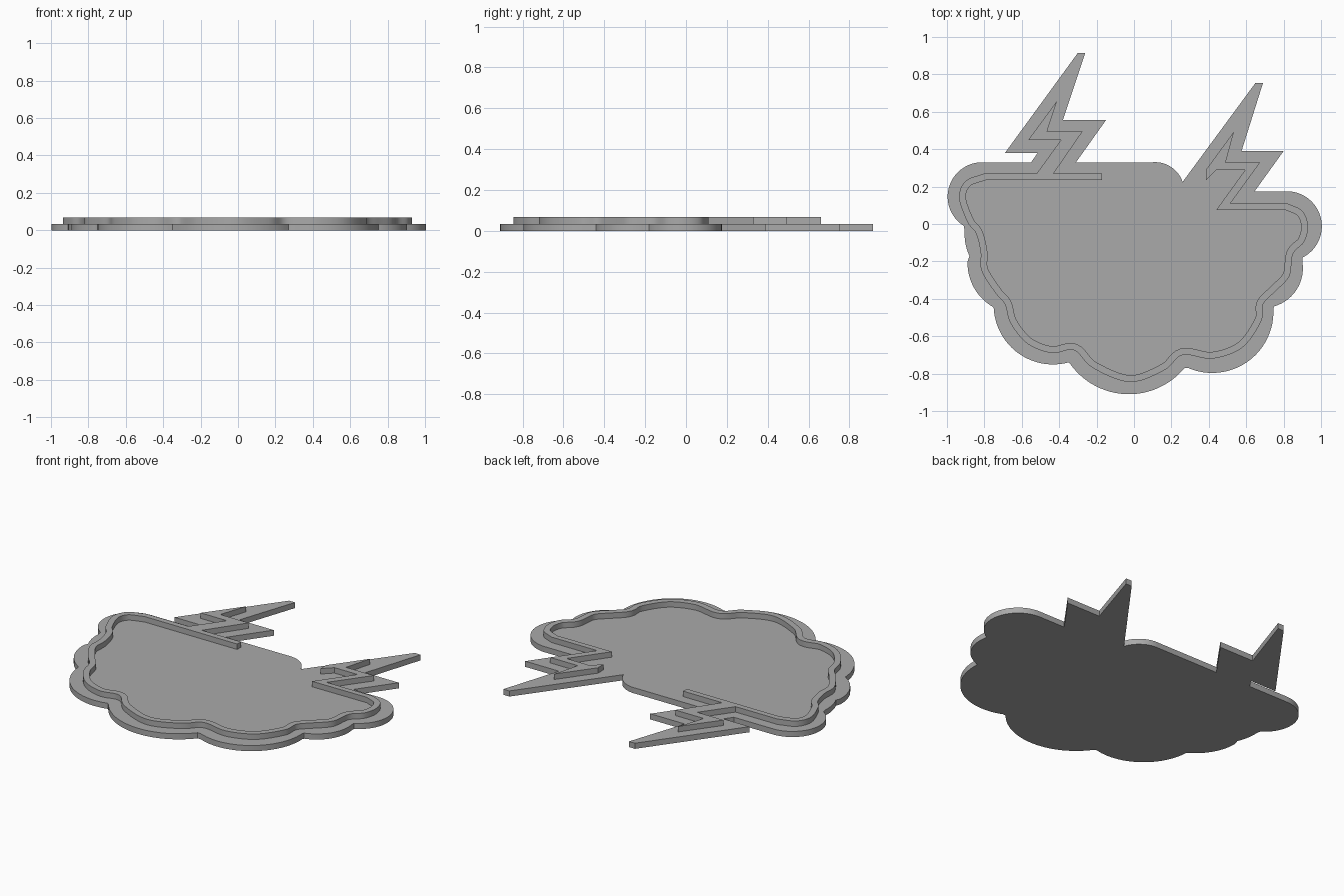
import bpy
import bmesh
import math
from mathutils import Vector

BASE_TOP = 0.034
RIB_TOP = 0.067
RIB_WIDTH = 0.036

default_cube = bpy.data.objects.get("Cube")
if default_cube:
    bpy.data.objects.remove(default_cube, do_unlink=True)

grey = bpy.data.materials.new("plain grey")
grey.use_nodes = True
colour = (0.4, 0.4, 0.4, 1)
grey.diffuse_color = colour
grey.node_tree.nodes["Principled BSDF"].inputs["Base Color"].default_value = colour


def arc(start, via, end, steps=24):
    """Points on the circle through three points, from start to end."""
    a, b, c = Vector(start), Vector(via), Vector(end)
    u, v = b - a, c - a
    cross = 2 * (u.x * v.y - u.y * v.x)
    centre = a + Vector((v.y * u.length_squared - u.y * v.length_squared,
                         u.x * v.length_squared - v.x * u.length_squared)) / cross
    radius = (a - centre).length
    first = math.atan2(a.y - centre.y, a.x - centre.x)
    last = math.atan2(c.y - centre.y, c.x - centre.x)
    sweep = (last - first) % math.tau
    if cross < 0:
        sweep -= math.tau
    angles = [first + sweep * i / steps for i in range(steps + 1)]
    return [centre + radius * Vector((math.cos(t), math.sin(t))) for t in angles]


def spline(points, steps=6):
    """Smooth curve through all the points."""
    pts = [Vector(p) for p in points]
    pts = [2 * pts[0] - pts[1]] + pts + [2 * pts[-1] - pts[-2]]
    curve = []
    for p, q, r, s in zip(pts, pts[1:], pts[2:], pts[3:]):
        for i in range(steps):
            t = i / steps
            curve.append(q + (r - p) * t / 2
                         + (2 * p - 5 * q + 4 * r - s) * t * t / 2
                         + (3 * q - p - 3 * r + s) * t * t * t / 2)
    return curve + [pts[-2]]


def offset_left(curve, distance):
    """Shift an open curve sideways, to the left of its direction."""
    shifted = []
    for i, point in enumerate(curve):
        along = curve[min(i + 1, len(curve) - 1)] - curve[max(i - 1, 0)]
        shifted.append(point + Vector((-along.y, along.x)).normalized() * distance)
    return shifted


def extrude_outline(name, outline, bottom, top):
    """Solid plate from a flat outline."""
    bm = bmesh.new()
    face = bm.faces.new([bm.verts.new((x, y, bottom)) for x, y in outline])
    raised = bmesh.ops.extrude_face_region(bm, geom=[face], use_keep_orig=True)
    verts = [g for g in raised["geom"] if isinstance(g, bmesh.types.BMVert)]
    bmesh.ops.translate(bm, verts=verts, vec=(0, 0, top - bottom))
    bmesh.ops.recalc_face_normals(bm, faces=bm.faces)
    mesh = bpy.data.meshes.new(name)
    bm.to_mesh(mesh)
    bm.free()
    mesh.materials.append(grey)
    obj = bpy.data.objects.new(name, mesh)
    bpy.context.collection.objects.link(obj)
    bpy.ops.object.select_all(action="DESELECT")
    obj.select_set(True)
    bpy.context.view_layer.objects.active = obj
    bpy.ops.object.shade_smooth_by_angle(angle=math.radians(30))


# Cloud plate: lobes in order round the lower edge, then the two bolts
lobes = [
    ((-0.81, 0.33), (-0.98, 0.07), (-0.91, -0.01)),
    ((-0.905, -0.04), (-0.9, -0.11), (-0.88, -0.17)),
    ((-0.89, -0.2), (-0.85, -0.35), (-0.76, -0.44)),
    ((-0.75, -0.45), (-0.62, -0.69), (-0.35, -0.74)),
    ((-0.34, -0.75), (-0.03, -0.91), (0.27, -0.77)),
    ((0.29, -0.77), (0.64, -0.71), (0.745, -0.45)),
    ((0.75, -0.44), (0.87, -0.35), (0.9, -0.2)),
    ((0.9, -0.18), (0.99, 0.06), (0.82, 0.175)),
]
right_bolt = [(0.645, 0.175), (0.8, 0.39), (0.575, 0.39), (0.69, 0.755), (0.65, 0.755)]
left_bolt = [(-0.31, 0.33), (-0.15, 0.555), (-0.38, 0.555), (-0.26, 0.915),
             (-0.3, 0.915), (-0.69, 0.38), (-0.515, 0.38), (-0.55, 0.33)]
cloud = [p for lobe in lobes for p in arc(*lobe)]
cloud += right_bolt + arc((0.26, 0.225), (0.19, 0.31), (0.1, 0.33)) + left_bolt
extrude_outline("cloud_plate", cloud, 0, BASE_TOP)

# Raised rim: wavy band that ends in a zigzag bolt at each side
rim_outer = spline([
    (-0.8, 0.27), (-0.9, 0.23), (-0.935, 0.14), (-0.89, 0.01), (-0.845, -0.05),
    (-0.82, -0.15), (-0.815, -0.25), (-0.74, -0.37), (-0.69, -0.43), (-0.66, -0.53),
    (-0.57, -0.64), (-0.44, -0.69), (-0.32, -0.675), (-0.22, -0.77), (-0.02, -0.845),
    (0.165, -0.78), (0.26, -0.7), (0.42, -0.72), (0.58, -0.66), (0.68, -0.52),
    (0.69, -0.43), (0.75, -0.365), (0.83, -0.28), (0.85, -0.16), (0.91, -0.095),
    (0.93, -0.01), (0.9, 0.07), (0.82, 0.11)])
rim_inner = offset_left(rim_outer, RIB_WIDTH)
rim_left_bolt = [(-0.17, 0.235), (-0.17, 0.27), (-0.43, 0.27), (-0.275, 0.495),
                 (-0.465, 0.495), (-0.41, 0.66), (-0.565, 0.45), (-0.39, 0.45),
                 (-0.52, 0.27)]
rim_right_bolt = [(0.515, 0.11), (0.675, 0.33), (0.49, 0.33), (0.535, 0.495),
                  (0.385, 0.29), (0.385, 0.235), (0.44, 0.29), (0.595, 0.29),
                  (0.44, 0.075)]
rim = rim_left_bolt + rim_outer + rim_right_bolt + rim_inner[::-1]
extrude_outline("raised_rim", rim, BASE_TOP, RIB_TOP)
